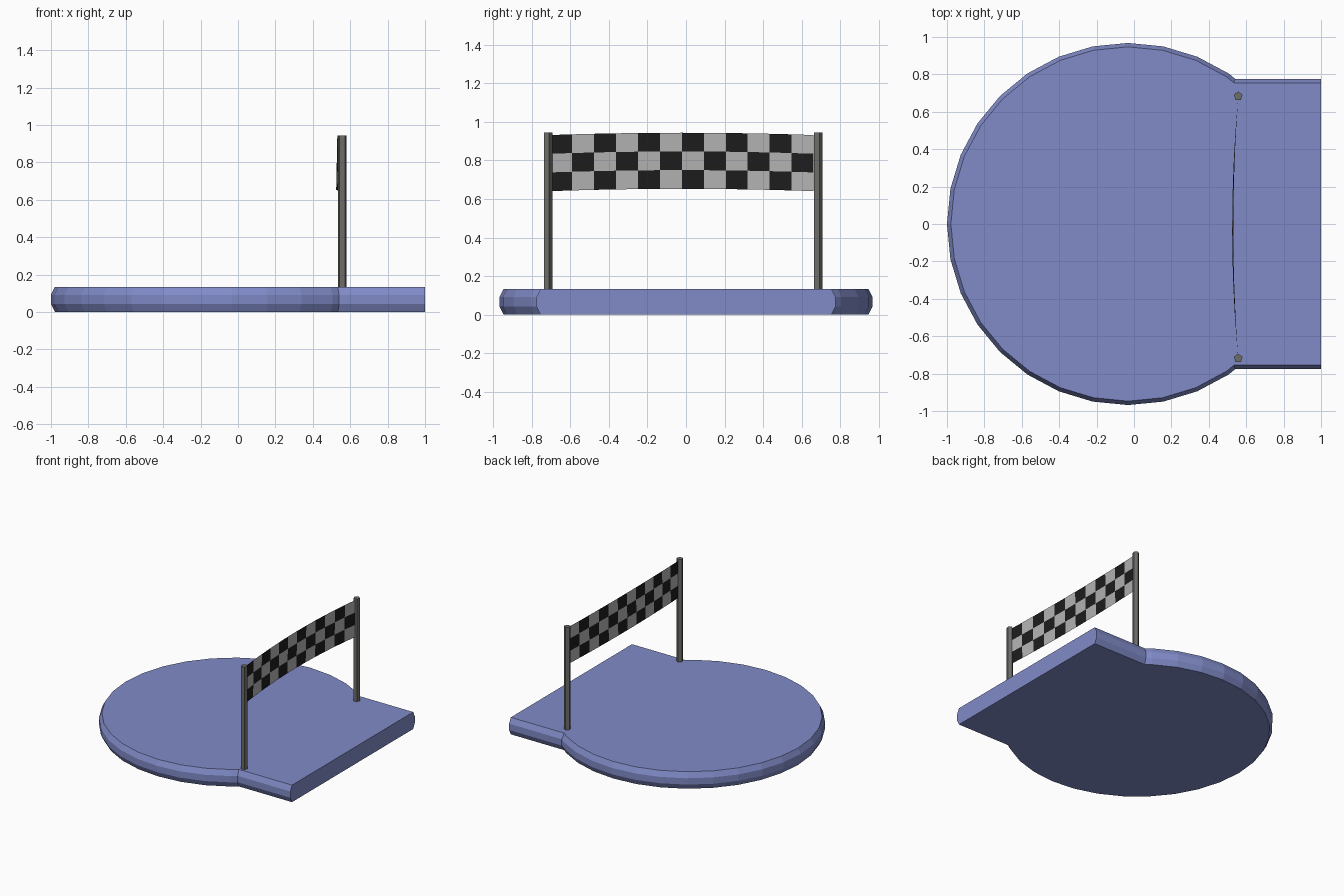
import bpy
from math import sin, cos, pi

if "Cube" in bpy.data.objects:
    bpy.data.objects.remove(bpy.data.objects["Cube"])


def material(name, rgb):
    m = bpy.data.materials.new(name)
    m.diffuse_color = (*rgb, 1)
    m.use_nodes = True
    m.node_tree.nodes["Principled BSDF"].inputs["Base Color"].default_value = m.diffuse_color
    return m


def make_object(name, verts, faces, mats, indices=None):
    mesh = bpy.data.meshes.new(name)
    mesh.from_pydata(verts, [], faces)
    for m in mats:
        mesh.materials.append(m)
    if indices:
        mesh.polygons.foreach_set("material_index", indices)
    mesh.update()
    ob = bpy.data.objects.new(name, mesh)
    bpy.context.collection.objects.link(ob)
    return ob


blue = material("platform_blue", (0.22, 0.26, 0.58))
dark_grey = material("pole_grey", (0.15, 0.15, 0.14))
black = material("check_black", (0.012, 0.012, 0.012))
white = material("check_white", (0.45, 0.45, 0.45))

# Platform: 32-sided disc merging into a straight slab, rim bevelled all round except the end
CX, RADIUS, HALF_WIDTH = -0.032, 0.968, 0.776


def outline(inset, z):
    r, w = RADIUS - inset, HALF_WIDTH - inset
    arc = [(CX + r * cos(k * pi / 16), r * sin(k * pi / 16)) for k in range(4, 29)]
    (x0, y0), (x1, y1) = arc[0], arc[1]
    joint = x0 + (x1 - x0) * (w - y0) / (y1 - y0)
    points = [(1, w), (joint, w)] + arc[1:-1] + [(joint, -w), (1, -w)]
    return [(x, y, z) for x, y in points]


profile = [(0.021, 0), (0, 0.042), (0, 0.092), (0.021, 0.134)]
rings = [outline(i, z) for i, z in profile]
n = len(rings[0])
faces = [(a * n + k, a * n + (k + 1) % n, (a + 1) * n + (k + 1) % n, (a + 1) * n + k)
         for a in range(3) for k in range(n)]
top = 3 * n
faces.append(tuple(range(n - 1, -1, -1)))
faces.append(tuple(range(top + 1, top + n - 1)))
faces.append((top, top + 1, top + n - 2, top + n - 1))
make_object("platform", [v for ring in rings for v in ring], faces, [blue])

# Two five-sided poles
POLE_X, POLE_R, POLE_TOP = 0.557, 0.0245, 0.944
for name, y in (("near_pole", -0.718), ("far_pole", 0.684)):
    verts = [(POLE_X + POLE_R * sin(k * 2 * pi / 5), y + POLE_R * cos(k * 2 * pi / 5), z)
             for z in (0.13, POLE_TOP) for k in range(5)]
    sides = [((k + 1) % 5, k, k + 5, (k + 1) % 5 + 5) for k in range(5)]
    make_object(name, verts, sides + [(0, 1, 2, 3, 4), (9, 8, 7, 6, 5)], [dark_grey])

# Bowed checkered banner, 12 columns by 3 rows
COLS, ROWS = 12, 3
verts, faces, checks = [], [], []
for r in range(ROWS + 1):
    for c in range(COLS + 1):
        bow = 1 - (2 * c / COLS - 1) ** 2
        x = 0.556 - bow * (0.031 - 0.002 * r)
        verts.append((x, -0.705 + 1.367 * c / COLS, 0.641 + 0.097 * r + 0.012 * bow))
for r in range(ROWS):
    for c in range(COLS):
        a = r * (COLS + 1) + c
        faces.append((a, a + 1, a + COLS + 2, a + COLS + 1))
        checks.append((r + c) % 2)
make_object("checkered_banner", verts, faces, [black, white], checks)
